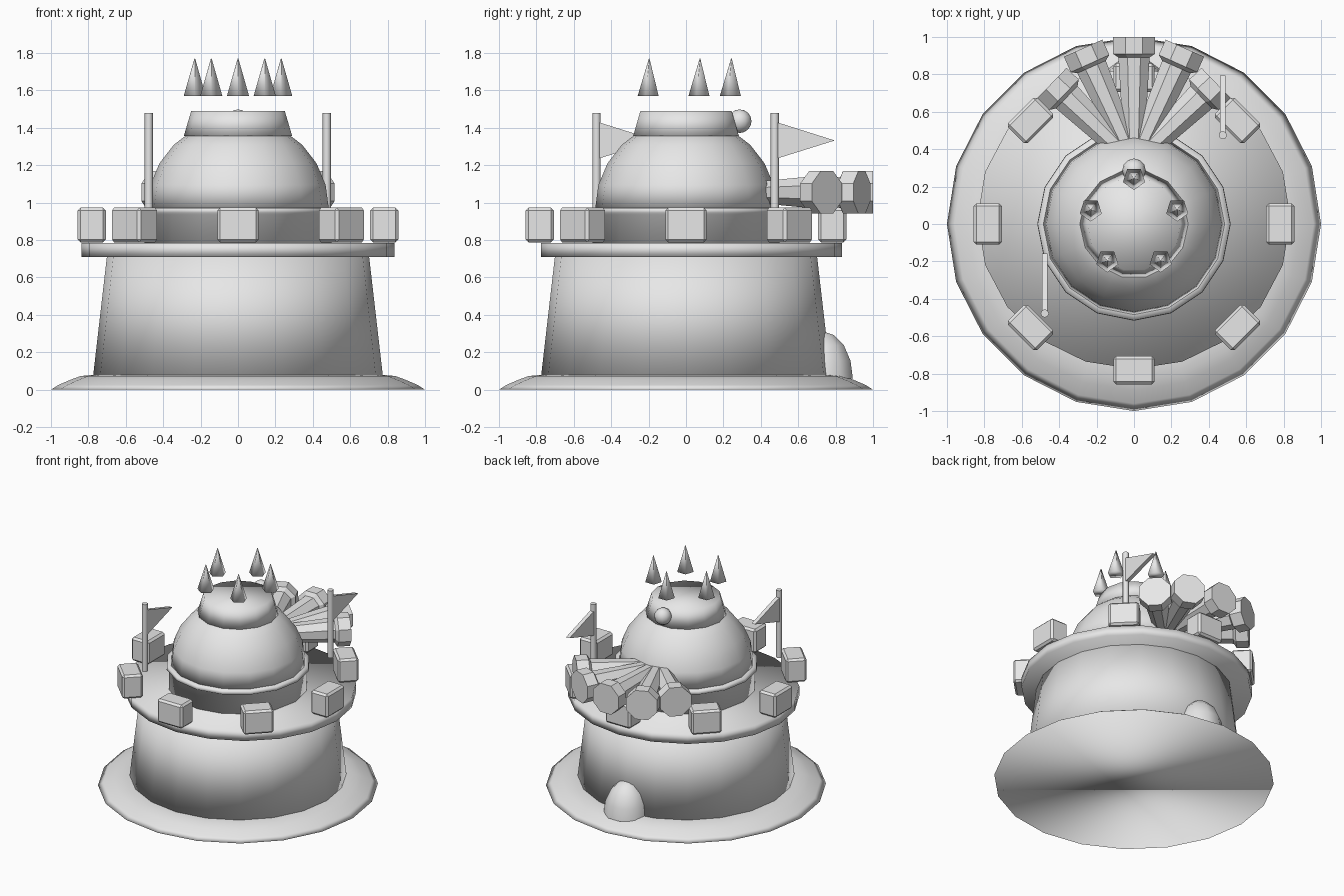
import bpy, bmesh, math
from mathutils import Matrix, Vector

if "Cube" in bpy.data.objects:
    bpy.data.objects.remove(bpy.data.objects["Cube"])

grey = bpy.data.materials.new("stone_grey")
grey.diffuse_color = (0.8, 0.8, 0.8, 1)
grey.use_nodes = True
grey.node_tree.nodes["Principled BSDF"].inputs["Base Color"].default_value = grey.diffuse_color


def finish(name, bm, smooth=35):
    bmesh.ops.recalc_face_normals(bm, faces=bm.faces)
    me = bpy.data.meshes.new(name)
    bm.to_mesh(me)
    bm.free()
    me.materials.append(grey)
    ob = bpy.data.objects.new(name, me)
    bpy.context.collection.objects.link(ob)
    if smooth:
        bpy.ops.object.select_all(action='DESELECT')
        ob.select_set(True)
        bpy.context.view_layer.objects.active = ob
        bpy.ops.object.shade_smooth_by_angle(angle=math.radians(smooth))
    return ob


def lathe(name, profile, n, matrix=Matrix(), phase=0.0, smooth=180):
    """Revolve (radius, z) points about z, with end caps."""
    bm = bmesh.new()
    rings = [[bm.verts.new((r * math.cos(phase + 2 * math.pi * i / n),
                            r * math.sin(phase + 2 * math.pi * i / n), z))
              for i in range(n)] for r, z in profile]
    for a, b in zip(rings, rings[1:]):
        for i in range(n):
            j = (i + 1) % n
            bm.faces.new((a[i], a[j], b[j], b[i]))
    bm.faces.new(rings[0])
    bm.faces.new(rings[-1])
    bmesh.ops.transform(bm, matrix=matrix, verts=bm.verts)
    return finish(name, bm, smooth)


# Ground skirt and tapered tower
lathe("base_skirt", [(1, 0), (0.96, 0.025), (0.89, 0.055), (0.84, 0.073), (0.76, 0.08)], 20)
lathe("tower_body", [(0.775, 0.07), (0.70, 0.72)], 20)

# Gun deck, slightly offset to the back
lathe("deck", [(0.837, 0.71), (0.837, 0.785)], 20,
      matrix=Matrix.Translation((0, 0.03, 0)) @ Matrix.Diagonal((1, 0.962, 1, 1)))

# Collar, dome and solid crown
lathe("collar", [(0.50, 0.78), (0.50, 0.935), (0.517, 0.945), (0.515, 0.97), (0.48, 0.975)], 16)
dome = [(0.485 * math.cos(a), 0.97 + 0.48 * math.sin(a))
        for a in (math.radians(d) for d in (0, 15, 30, 45, 60))]
lathe("dome", dome, 16)
lathe("crown", [(0.29, 1.355), (0.25, 1.49)], 14)

# Jewel on the back of the crown
bm = bmesh.new()
bmesh.ops.create_uvsphere(bm, u_segments=12, v_segments=8, radius=0.063,
                          matrix=Matrix.Translation((0, 0.287, 1.435)))
finish("crown_jewel", bm, 60)

# Floating crown spikes
for k in range(5):
    a = math.pi / 2 + k * 2 * math.pi / 5
    loc = Vector((0.243 * math.cos(a), 0.243 * math.sin(a), 0))
    lathe(f"crown_spike_{k + 1}", [(0.062, 1.57), (0.002, 1.77)], 5,
          matrix=Matrix.Translation(loc), phase=-math.pi / 2)

# Battlement blocks around the deck
for k in range(8):
    bm = bmesh.new()
    bmesh.ops.create_cube(bm, size=1)
    bmesh.ops.scale(bm, vec=(0.15, 0.22, 0.185), verts=bm.verts)
    bmesh.ops.bevel(bm, geom=bm.edges[:], offset=0.015, segments=1, affect='EDGES')
    m = Matrix.Rotation(k * math.pi / 4, 4, 'Z') @ Matrix.Translation((0.782, 0, 0.88))
    bmesh.ops.transform(bm, matrix=m, verts=bm.verts)
    finish(f"battlement_{k + 1}", bm, 0)

# Fan of cannons out of the back of the dome
for k, (deg, length) in enumerate([(-46, 0.61), (-24, 0.668), (0, 0.67), (24, 0.668), (46, 0.61)]):
    m = (Matrix.Translation((0, 0.33, 1.055)) @ Matrix.Rotation(math.radians(deg), 4, 'Z')
         @ Matrix.Rotation(-math.pi / 2, 4, 'X'))
    lathe(f"cannon_{k + 1}",
          [(0.055, 0), (0.09, length - 0.11), (0.122, length - 0.09), (0.122, length)], 8,
          matrix=m, phase=math.pi / 8, smooth=0)

# Two flagpoles with flat triangular pennants pointing back
for name, x, y in (("left", -0.477, -0.478), ("right", 0.475, 0.475)):
    lathe(f"flagpole_{name}", [(0.022, 0.95), (0.022, 1.48)], 8,
          matrix=Matrix.Translation((x, y, 0)), smooth=50)
    bm = bmesh.new()
    sides = [[bm.verts.new((x + s, y + dy, z)) for dy, z in
              ((0.01, 1.235), (0.01, 1.43), (0.32, 1.332))] for s in (-0.015, 0.015)]
    for f in sides:
        bm.faces.new(f)
    for i in range(3):
        j = (i + 1) % 3
        bm.faces.new((sides[0][i], sides[0][j], sides[1][j], sides[1][i]))
    finish(f"pennant_{name}", bm, 0)

# Rounded mound at the rear foot of the tower, standing on the skirt
mound = [(0.17 * math.cos(a), 0.06 + 0.25 * math.sin(a))
         for a in (math.radians(d) for d in (0, 22, 45, 68, 88))]
lathe("rear_mound", mound, 10, matrix=Matrix.Translation((0, 0.73, 0)), smooth=60)
